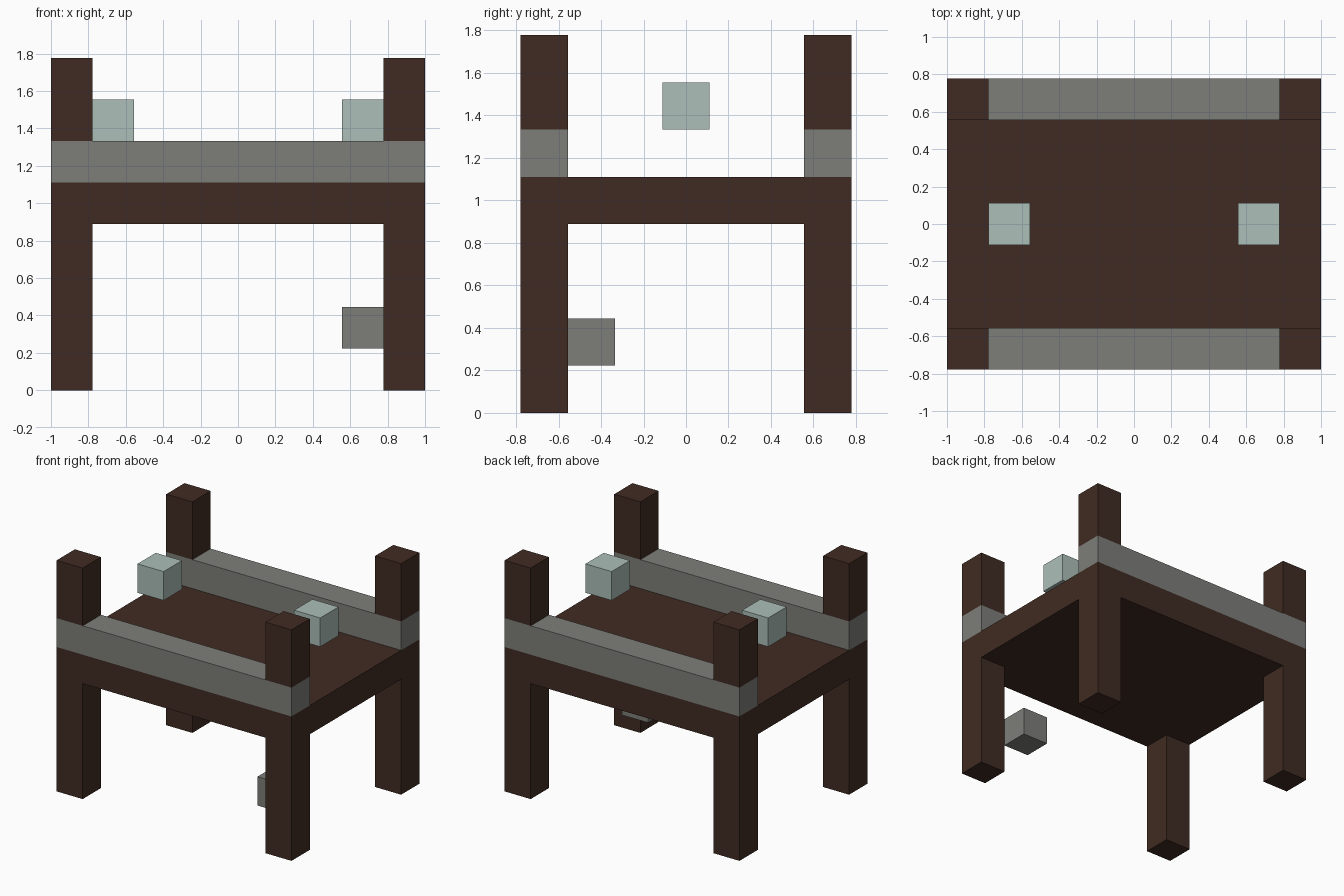
import bpy
import bmesh
from mathutils import Matrix, Vector

old = bpy.data.objects.get("Cube")
if old:
    bpy.data.objects.remove(old, do_unlink=True)

U = 2 / 9  # size of one block; the model is 9 x 7 x 8 blocks


def make_material(name, rgb):
    mat = bpy.data.materials.new(name)
    mat.use_nodes = True
    color = (*rgb, 1)
    mat.diffuse_color = color
    bsdf = next(n for n in mat.node_tree.nodes if n.type == "BSDF_PRINCIPLED")
    bsdf.inputs["Base Color"].default_value = color
    return mat


def block(name, centre, size, z, mat):
    """Box from its xy centre, xyz size and base height, all in blocks."""
    middle = Vector((centre[0], centre[1], z + size[2] / 2)) * U
    bm = bmesh.new()
    bmesh.ops.create_cube(
        bm, size=U, matrix=Matrix.Translation(middle) @ Matrix.Diagonal((*size, 1)))
    mesh = bpy.data.meshes.new(name)
    bm.to_mesh(mesh)
    bm.free()
    mesh.materials.append(mat)
    obj = bpy.data.objects.new(name, mesh)
    bpy.context.collection.objects.link(obj)


brown = make_material("dark brown wood", (0.051, 0.024, 0.016))
grey = make_material("grey stone", (0.207, 0.212, 0.194))
pale = make_material("pale green grey", (0.413, 0.521, 0.479))

# Table top
block("table_top", (0, 0), (9, 7, 1), 4, brown)

# Front and back rails, with legs below and post tops above each corner
for y, depth in ((-3, "front"), (3, "back")):
    block(f"{depth}_rail", (0, y), (9, 1, 1), 5, grey)
    for x, side in ((-4, "right"), (4, "left")):
        block(f"{depth}_{side}_leg", (x, y), (1, 1, 4), 0, brown)
        block(f"{depth}_{side}_post_top", (x, y), (1, 1, 2), 6, brown)

# Floating pale blocks over the table top
for x, side in ((-3, "right"), (3, "left")):
    block(f"{side}_floating_block", (x, 0), (1, 1, 1), 6, pale)

# Small grey block at the inner corner of the front left leg
block("lower_block", (3, -2), (1, 1, 1), 1, grey)
